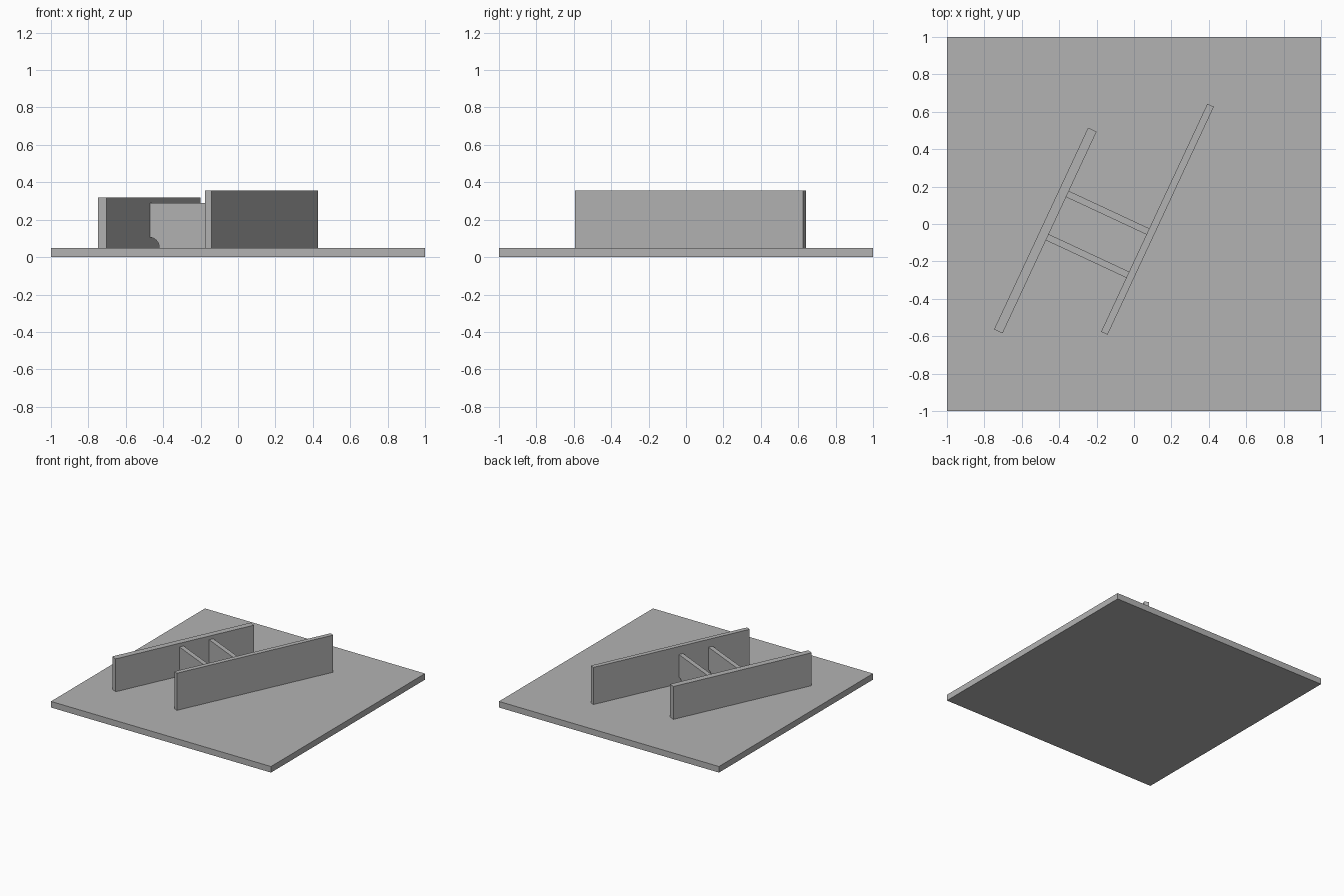
import bpy
import bmesh
from math import cos, sin, pi, radians
from mathutils import Matrix

default = bpy.data.objects.get("Cube")
if default:
    bpy.data.objects.remove(default)

steel = bpy.data.materials.new("plain_grey")
steel.use_nodes = True
grey = (0.45, 0.45, 0.45, 1)
steel.diffuse_color = grey
steel.node_tree.nodes["Principled BSDF"].inputs["Base Color"].default_value = grey

BASE_TOP = 0.05
TURN = Matrix.Rotation(radians(-25), 4, "Z")


def extrude_profile(name, outline, thickness, place):
    """Upright plate: outline in x-z, thickness centred on y."""
    bm = bmesh.new()
    face = bm.faces.new([bm.verts.new((x, -thickness / 2, z)) for x, z in outline])
    grown = bmesh.ops.extrude_face_region(bm, geom=[face])
    moved = [g for g in grown["geom"] if isinstance(g, bmesh.types.BMVert)]
    bmesh.ops.translate(bm, vec=(0, thickness, 0), verts=moved)
    bmesh.ops.recalc_face_normals(bm, faces=bm.faces)
    bm.transform(place)
    mesh = bpy.data.meshes.new(name)
    bm.to_mesh(mesh)
    bm.free()
    mesh.materials.append(steel)
    obj = bpy.data.objects.new(name, mesh)
    bpy.context.collection.objects.link(obj)
    return obj


def rectangle(width, low, high):
    w = width / 2
    return [(-w, low), (w, low), (w, high), (-w, high)]


def rib_outline(width, low, high, radius, steps=10):
    """Rectangle with a quarter-round clearance in both lower corners."""
    w = width / 2
    arc = [(w - radius * cos(a), low + radius * sin(a))
           for a in (i * pi / 2 / steps for i in range(steps + 1))]
    mirrored = [(-x, z) for x, z in reversed(arc)]
    return arc + [(w, high), (-w, high)] + mirrored


# Square base plate
extrude_profile("base_plate", rectangle(2, 0, BASE_TOP), 2, Matrix())

# Two long parallel walls, in the turned frame
for name, u, v, length, thick, top in (
        ("right_wall", -0.415, -0.232, 1.19, 0.05, 0.32),
        ("left_wall", 0.103, 0.076, 1.345, 0.038, 0.355)):
    extrude_profile(name, rectangle(thick, BASE_TOP, top), length,
                    TURN @ Matrix.Translation((u, v, 0)))

# Cross ribs joining the walls
for name, v in (("front_rib", -0.26), ("back_rib", -0.005)):
    extrude_profile(name, rib_outline(0.474, BASE_TOP, 0.29, 0.055), 0.036,
                    TURN @ Matrix.Translation((-0.153, v, 0)))
